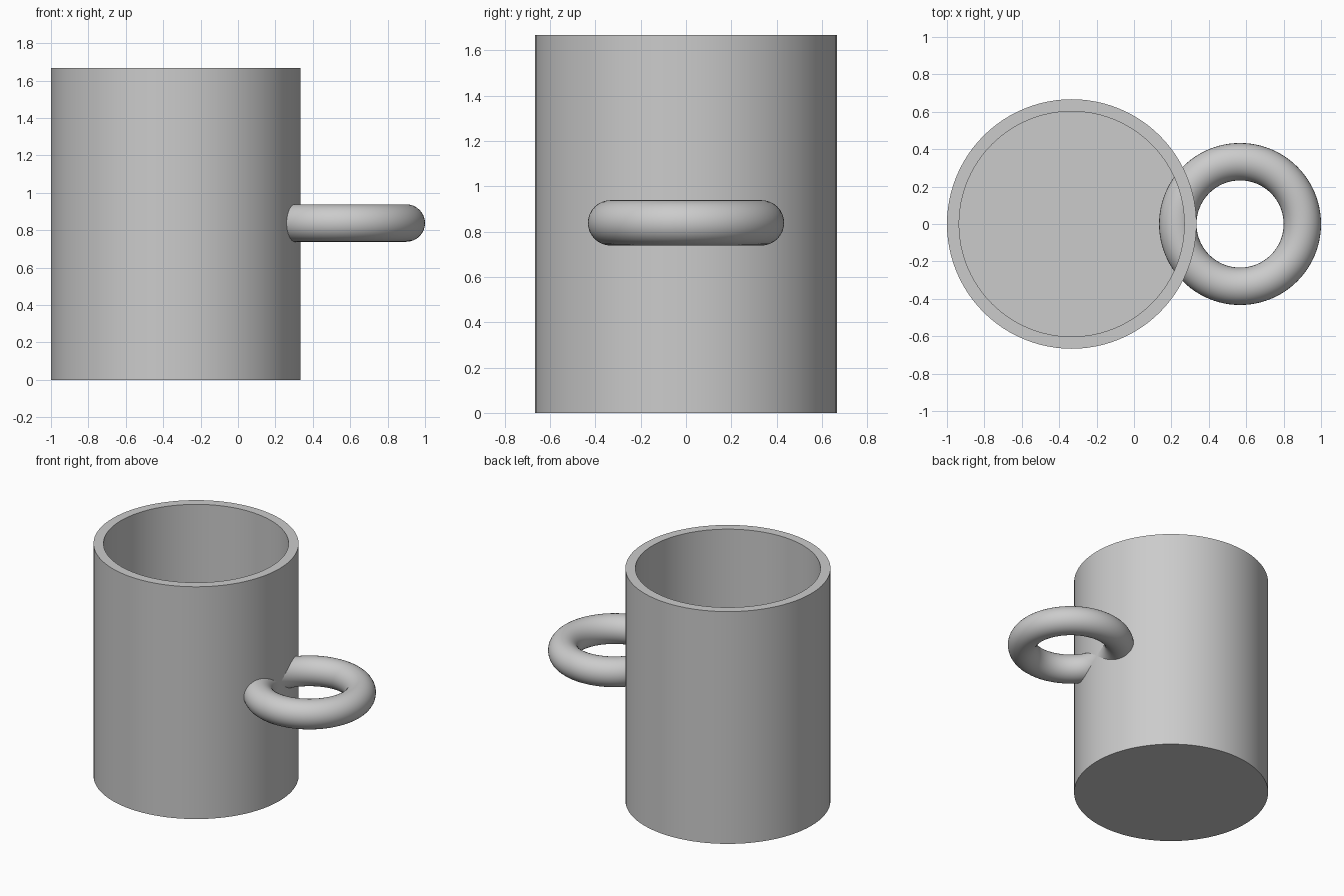
import bpy
import bmesh
import math

cube = bpy.data.objects.get("Cube")
if cube:
    bpy.data.objects.remove(cube, do_unlink=True)

RADIUS, HEIGHT, WALL = 0.667, 1.667, 0.065
CUP_X = -0.333

# One plain grey for the whole mug
grey = bpy.data.materials.new("plain grey")
grey.use_nodes = True
colour = (0.6, 0.6, 0.6, 1)
grey.diffuse_color = colour
grey.node_tree.nodes["Principled BSDF"].inputs["Base Color"].default_value = colour


def finish(obj, name):
    obj.name = name
    obj.data.materials.append(grey)
    bpy.ops.object.select_all(action='DESELECT')
    obj.select_set(True)
    bpy.context.view_layer.objects.active = obj
    bpy.ops.object.shade_smooth_by_angle(angle=math.radians(30))


# Cup body: a cylinder whose top is inset to a rim and sunk to the inner floor
bpy.ops.mesh.primitive_cylinder_add(vertices=96, radius=RADIUS, depth=HEIGHT,
                                    location=(CUP_X, 0, HEIGHT / 2))
body = bpy.context.object
bm = bmesh.new()
bm.from_mesh(body.data)
top = max(bm.faces, key=lambda f: f.calc_center_median().z)
bmesh.ops.inset_region(bm, faces=[top], thickness=WALL)
hollow = bmesh.ops.extrude_face_region(bm, geom=[top])
floor_verts = [g for g in hollow["geom"] if isinstance(g, bmesh.types.BMVert)]
bmesh.ops.translate(bm, verts=floor_verts, vec=(0, 0, WALL - HEIGHT))
if top.is_valid:
    bmesh.ops.delete(bm, geom=[top], context='FACES_ONLY')
bmesh.ops.recalc_face_normals(bm, faces=bm.faces)
bm.to_mesh(body.data)
bm.free()
finish(body, "cup_body")

# Handle: a level ring that passes through the wall
bpy.ops.mesh.primitive_torus_add(major_segments=96, minor_segments=32,
                                 major_radius=0.333, minor_radius=0.1,
                                 location=(0.567, 0, HEIGHT / 2 + 0.005))
finish(bpy.context.object, "ring_handle")
